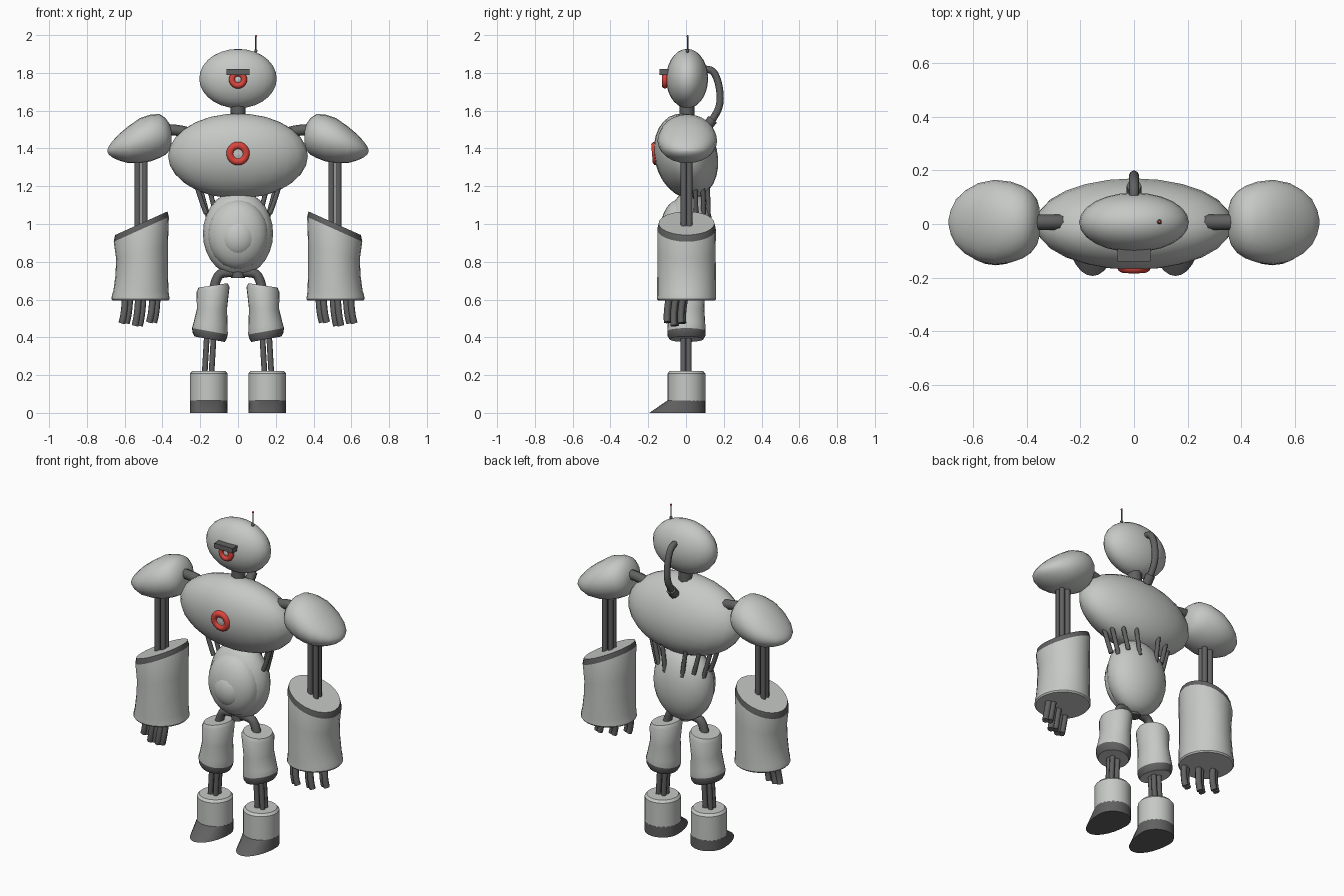
import bpy, bmesh, math
from mathutils import Vector, Matrix

if "Cube" in bpy.data.objects:
    bpy.data.objects.remove(bpy.data.objects["Cube"])


def material(name, rgb):
    m = bpy.data.materials.new(name)
    m.diffuse_color = (*rgb, 1)
    m.use_nodes = True
    m.node_tree.nodes["Principled BSDF"].inputs["Base Color"].default_value = m.diffuse_color
    return m


LIGHT = material("light grey", (0.56, 0.58, 0.56))
DARK = material("dark grey", (0.12, 0.12, 0.12))
RED = material("red", (0.72, 0.06, 0.045))


def finish(name, bm, mats, angle=40):
    bmesh.ops.recalc_face_normals(bm, faces=bm.faces[:])
    me = bpy.data.meshes.new(name)
    bm.to_mesh(me)
    bm.free()
    for m in mats:
        me.materials.append(m)
    ob = bpy.data.objects.new(name, me)
    bpy.context.collection.objects.link(ob)
    bpy.ops.object.select_all(action='DESELECT')
    ob.select_set(True)
    bpy.context.view_layer.objects.active = ob
    bpy.ops.object.shade_smooth_by_angle(angle=math.radians(angle))
    return ob


def ellipsoid(name, center, radii, mat, tilt=0, seg=24, rows=14):
    bm = bmesh.new()
    m = Matrix.Translation(center) @ Matrix.Rotation(tilt, 4, 'X') @ Matrix.Diagonal((*radii, 1))
    bmesh.ops.create_uvsphere(bm, u_segments=seg, v_segments=rows, radius=1, matrix=m)
    return finish(name, bm, [mat])


def loft(name, rings, mats, side=1, bands={}, n=24):
    """Skin closed rings (centre, u axis, v axis); bands maps a band number to a material slot."""
    bm = bmesh.new()
    loops = []
    for c, u, v in rings:
        loop = []
        for i in range(n):
            a = math.tau * i / n
            p = Vector(c) + Vector(u) * math.cos(a) + Vector(v) * math.sin(a)
            loop.append(bm.verts.new((p.x * side, p.y, p.z)))
        loops.append(loop)
    for k in range(len(loops) - 1):
        for i in range(n):
            j = (i + 1) % n
            f = bm.faces.new((loops[k][i], loops[k][j], loops[k + 1][j], loops[k + 1][i]))
            f.material_index = bands.get(k, 0)
    bm.faces.new(loops[0])
    bm.faces.new(loops[-1])
    return finish(name, bm, mats)


def upright(cx, cy, z, rx, ry, slope=0):
    """Ring around the z axis whose height follows x by the slope."""
    return ((cx, cy, z), (rx, 0, rx * slope), (0, ry, 0))


def tube(name, points, r, mat, side=1, smooth=True):
    cu = bpy.data.curves.new(name, 'CURVE')
    cu.dimensions = '3D'
    cu.bevel_depth, cu.bevel_resolution, cu.use_fill_caps = r, 2, True
    cu.resolution_u = 6
    s = cu.splines.new('NURBS' if smooth else 'POLY')
    s.points.add(len(points) - 1)
    for p, q in zip(s.points, points):
        p.co = (q[0] * side, q[1], q[2], 1)
    if smooth:
        s.use_endpoint_u, s.order_u = True, min(3, len(points))
    tmp = bpy.data.objects.new("tmp", cu)
    bpy.context.collection.objects.link(tmp)
    bpy.context.view_layer.update()
    bm = bmesh.new()
    me = bpy.data.meshes.new_from_object(tmp.evaluated_get(bpy.context.evaluated_depsgraph_get()))
    bm.from_mesh(me)
    bpy.data.objects.remove(tmp)
    bmesh.ops.remove_doubles(bm, verts=bm.verts[:], dist=1e-5)
    for f in bm.faces:
        f.material_index = 0
    return finish(name, bm, [mat], 50)


def ring(name, center, major, minor, tilt):
    bpy.ops.mesh.primitive_torus_add(location=center, rotation=(math.pi / 2 + tilt, 0, 0),
                                     major_radius=major, minor_radius=minor,
                                     major_segments=24, minor_segments=10)
    ob = bpy.context.object
    ob.name = name
    ob.data.materials.append(RED)
    bpy.ops.object.shade_smooth()


# Head, neck, eye, brow and antenna
ellipsoid("head", (0, 0.006, 1.77), (0.205, 0.111, 0.157), LIGHT)
tube("neck", [(0, 0.005, 1.53), (0, 0.005, 1.65)], 0.04, DARK, smooth=False)
ring("eye_ring", (0, -0.112, 1.765), 0.032, 0.016, 0)
ellipsoid("eye_lens", (0, -0.108, 1.765), (0.022, 0.012, 0.022), LIGHT, seg=12, rows=8)
bm = bmesh.new()
bmesh.ops.create_cube(bm, size=1, matrix=Matrix.Translation((0, -0.11, 1.805))
                      @ Matrix.Diagonal((0.124, 0.06, 0.03, 1)))
finish("brow", bm, [DARK])
tube("antenna", [(0.095, 0.008, 1.88), (0.095, 0.008, 1.995)], 0.004, DARK, smooth=False)
ellipsoid("antenna_base", (0.095, 0.008, 1.917), (0.009, 0.009, 0.009), DARK, seg=10, rows=6)
ellipsoid("antenna_tip", (0.095, 0.008, 1.994), (0.006, 0.006, 0.006), RED, seg=10, rows=6)

# Hose from the back of the head to the torso
tube("hose", [(0, 0.08, 1.815), (0, 0.135, 1.83), (0, 0.175, 1.75), (0, 0.185, 1.63),
              (0, 0.14, 1.55), (0, 0.11, 1.51)], 0.019, DARK)
tube("hose_collar", [(0, 0.142, 1.555), (0, 0.11, 1.515)], 0.028, DARK, smooth=False)

# Torso with chest ring
ellipsoid("torso", (0, 0.0, 1.36), (0.37, 0.167, 0.228), LIGHT, math.radians(14))
ring("chest_ring", (0, -0.161, 1.373), 0.043, 0.02, math.radians(5))
ellipsoid("chest_lens", (0, -0.157, 1.373), (0.03, 0.014, 0.03), LIGHT, seg=12, rows=8)

# Abdomen, belly shell and belly plate
ellipsoid("abdomen", (0, 0.02, 0.95), (0.186, 0.125, 0.225), LIGHT)
ellipsoid("belly_shell", (0, -0.035, 0.945), (0.16, 0.105, 0.185), LIGHT)
ellipsoid("belly_plate", (0, -0.075, 0.932), (0.1, 0.076, 0.11), LIGHT)
tube("pelvis", [(0, 0, 0.715), (0, 0, 0.77)], 0.036, DARK, smooth=False)

for s, tag in ((1, "left"), (-1, "right")):
    # Waist cables
    for i in range(4):
        a = 0.35 + 0.42 * i
        x, y = 0.21 * math.sin(a), 0.115 * math.cos(a)
        tube(f"waist_cable_{tag}_{i}", [(x + 0.01, y + 0.005, 1.21), (x * 0.93, y + 0.01, 1.12),
             (x * 0.8, y + 0.01, 1.03 + 0.025 * (i % 2))], 0.013, DARK, s)

    # Shoulder joint and egg-shaped shoulder
    tube(f"shoulder_joint_{tag}", [(0.25, 0.007, 1.475), (0.29, 0.007, 1.5), (0.4, 0.007, 1.5)],
         0.029, DARK, s)
    egg = [(0.352, 1.46, 0.03, 0.05), (0.362, 1.46, 0.07, 0.085), (0.385, 1.464, 0.098, 0.115),
           (0.415, 1.466, 0.116, 0.135), (0.46, 1.456, 0.124, 0.151), (0.52, 1.441, 0.119, 0.158),
           (0.58, 1.42, 0.098, 0.146), (0.63, 1.406, 0.07, 0.118), (0.665, 1.395, 0.043, 0.084),
           (0.684, 1.39, 0.022, 0.045), (0.692, 1.388, 0.004, 0.01)]
    loft(f"shoulder_{tag}", [((x, 0.007, z), (0, ry, 0), (0, 0, rz)) for x, z, rz, ry in egg],
         [LIGHT], s)

    # Upper arm rods
    for dx in (-0.019, 0.019):
        for dy in (-0.015, 0.015):
            tube(f"arm_rod_{tag}", [(0.513 + dx, 0.003 + dy, 0.9), (0.513 + dx, 0.003 + dy, 1.4)],
                 0.016, DARK, s, False)

    # Forearm with slanted dark rim
    arm = [(0.516, 0.595, 0.148, 0.15, 0), (0.516, 0.603, 0.154, 0.157, 0),
           (0.516, 0.625, 0.151, 0.156, 0), (0.514, 0.645, 0.146, 0.156, 0),
           (0.51, 0.74, 0.139, 0.155, -0.1), (0.508, 0.85, 0.137, 0.154, -0.25),
           (0.512, 0.972, 0.146, 0.155, -0.45), (0.512, 1.004, 0.139, 0.148, -0.45)]
    loft(f"forearm_{tag}", [upright(x, 0.003, z, rx, ry, k) for x, z, rx, ry, k in arm],
         [LIGHT, DARK], s, {6: 1})

    # Fingers
    for i, (x, y, z) in enumerate(((0.595, -0.022, 0.475), (0.525, -0.06, 0.462),
                                   (0.45, -0.095, 0.48))):
        for dx, dy in ((-0.012, 0.006), (0.012, -0.004)):
            tube(f"finger_{tag}_{i}", [(x + dx - 0.01, y + dy + 0.012, 0.62),
                 (x + dx - 0.008, y + dy - 0.006, 0.53), (x + dx + 0.008, y + dy, z)],
                 0.018, DARK, s)

    # Hip tube and thigh with slanted dark cuff
    tube(f"hip_{tag}", [(0.0, 0, 0.74), (0.08, 0, 0.75), (0.12, 0, 0.71), (0.135, 0, 0.62)],
         0.025, DARK, s)
    thigh = [(0.15, 0.39, 0.08, 0.09, 0.18), (0.15, 0.408, 0.09, 0.1, 0.18),
             (0.149, 0.432, 0.095, 0.101, 0.18), (0.145, 0.47, 0.09, 0.1, 0.1),
             (0.138, 0.55, 0.08, 0.095, 0), (0.132, 0.653, 0.087, 0.099, -0.15),
             (0.132, 0.675, 0.077, 0.089, -0.15)]
    loft(f"thigh_{tag}", [upright(x, 0.002, z, rx, ry, k) for x, z, rx, ry, k in thigh],
         [LIGHT, DARK], s, {0: 1, 1: 1})

    # Shin rods
    for dx in (-0.018, 0.018):
        for dy in (-0.014, 0.014):
            tube(f"shin_rod_{tag}", [(0.16 + dx, dy, 0.18), (0.145 + dx, dy, 0.44)],
                 0.015, DARK, s, False)

    # Boot and wedge sole
    loft(f"boot_{tag}", [upright(0.155, 0.002, z, r, r) for z, r in
                         ((0.062, 0.1), (0.208, 0.1), (0.222, 0.088))], [LIGHT], s)
    bm = bmesh.new()
    bot, top = [], []
    for i in range(28):
        a = math.tau * i / 28
        c, d = math.cos(a) * 0.1, math.sin(a) * 0.1
        bot.append(bm.verts.new((s * (0.155 + c), 0.002 + d * (1.96 if d < 0 else 1), 0)))
        top.append(bm.verts.new((s * (0.155 + c), 0.002 + d, 0.066)))
    for i in range(28):
        j = (i + 1) % 28
        bm.faces.new((bot[i], bot[j], top[j], top[i]))
    bm.faces.new(bot)
    bm.faces.new(top)
    finish(f"sole_{tag}", bm, [DARK])
